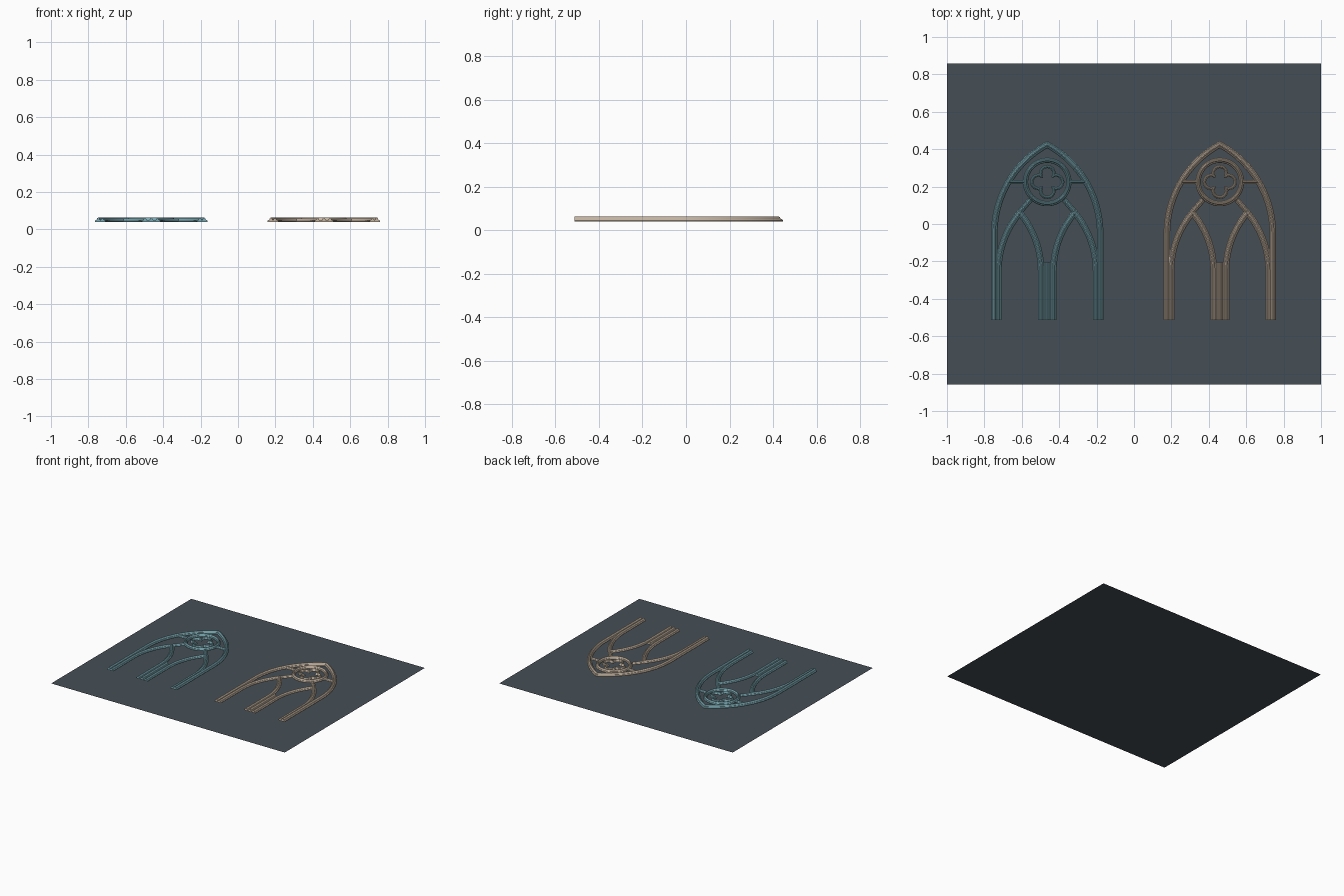
import bpy, bmesh
from math import sin, cos, pi, atan2, sqrt
from mathutils import Vector

cube = bpy.data.objects.get("Cube")
if cube:
    bpy.data.objects.remove(cube)

BASE, TOP = 0.04, 0.062


def material(name, rgb):
    m = bpy.data.materials.new(name)
    m.use_nodes = True
    m.diffuse_color = (*rgb, 1)
    node = next(n for n in m.node_tree.nodes if n.type == 'BSDF_PRINCIPLED')
    node.inputs["Base Color"].default_value = (*rgb, 1)
    return m


def finish(name, bm, mat):
    mesh = bpy.data.meshes.new(name)
    bmesh.ops.recalc_face_normals(bm, faces=bm.faces)
    bm.to_mesh(mesh)
    bm.free()
    mesh.materials.append(mat)
    ob = bpy.data.objects.new(name, mesh)
    bpy.context.collection.objects.link(ob)
    return ob


def moulding(name, path, width, mat, cx, closed=False, top=TOP):
    """Sweep a stepped, rolled moulding profile along a flat path with mitred corners."""
    h, rise = width / 2, top - BASE
    half = [(1, 0), (1, 0.25), (0.72, 0.5), (0.5, 0.5), (0.36, 0.85), (0.15, 1)]
    profile = [(-u * h, BASE + v * rise) for u, v in half]
    profile += [(u * h, BASE + v * rise) for u, v in reversed(half)]
    pts = [Vector(p) for p in path]
    n = len(pts)
    bm = bmesh.new()
    rings = []
    for i, p in enumerate(pts):
        a = pts[i - 1] if closed or i else None
        b = pts[(i + 1) % n] if closed or i < n - 1 else None
        d1 = (p - a).normalized() if a is not None else (b - p).normalized()
        d2 = (b - p).normalized() if b is not None else d1
        t = (d1 + d2).normalized()
        side = Vector((-t.y, t.x)) / max(t.dot(d1), 0.4)
        rings.append([bm.verts.new((cx + p.x + side.x * o, p.y + side.y * o, z))
                      for o, z in profile])
    k = len(profile)
    for i in range(n if closed else n - 1):
        r, s = rings[i], rings[(i + 1) % n]
        for j in range(k):
            bm.faces.new((r[j], r[(j + 1) % k], s[(j + 1) % k], s[j]))
    if not closed:
        bm.faces.new(rings[0])
        bm.faces.new(rings[-1])
    return finish(name, bm, mat)


def pointed_arch(mid, half, spring, apex, foot, steps=16):
    """Path up one jamb, over a pointed arch and down the other jamb."""
    rise = apex - spring
    radius = (rise ** 2 + half ** 2) / (2 * half)
    sweep = atan2(rise, radius - half)
    left = [(-half, foot)]
    for i in range(steps + 1):
        a = sweep * i / steps
        left.append((-half + radius - radius * cos(a), spring + radius * sin(a)))
    right = [(-x, y) for x, y in reversed(left[:-1])]
    return [(mid + x, y) for x, y in left + right]


def circle(r, cy, steps=48):
    return [(r * cos(2 * pi * i / steps), cy + r * sin(2 * pi * i / steps))
            for i in range(steps)]


def quatrefoil(offset, r, cy, steps=10):
    """Outline of four overlapping lobes meeting in cusps."""
    cusp = (offset + sqrt(2 * r * r - offset * offset)) / 2
    limit = atan2(cusp, cusp - offset)
    pts = []
    for q in range(4):
        for i in range(steps):
            a = -limit + 2 * limit * i / steps
            x, y = offset + r * cos(a), r * sin(a)
            c, s = cos(q * pi / 2), sin(q * pi / 2)
            pts.append((x * c - y * s, cy + x * s + y * c))
    return pts


def window(label, cx, mat):
    foot, rose = -0.512, 0.225
    # main arch and the two lights below it
    parts = [moulding(label + "_outer_arch",
                      pointed_arch(0, 0.283, -0.05, 0.425, foot, 24), 0.035, mat, cx)]
    for side, sx in (("left", 1), ("right", -1)):
        parts.append(moulding(f"{label}_{side}_light_arch",
                              pointed_arch(sx * 0.147, 0.114, -0.25, 0.06, foot),
                              0.035, mat, cx, top=0.059))
        # short ties joining the rose to the arches
        parts.append(moulding(f"{label}_{side}_rose_tie",
                              [(sx * 0.125, rose), (sx * 0.215, rose)],
                              0.022, mat, cx, top=0.056))
        parts.append(moulding(f"{label}_{side}_lower_tie",
                              [(sx * 0.147, 0.065), (sx * 0.09, 0.13)],
                              0.03, mat, cx, top=0.057))
    # central mullion
    parts.append(moulding(label + "_mullion", [(0, foot), (0, -0.205)], 0.034, mat, cx))
    # rose window
    parts.append(moulding(label + "_rose_ring", circle(0.116, rose), 0.028, mat, cx, True))
    parts.append(moulding(label + "_quatrefoil", quatrefoil(0.047, 0.036, rose),
                          0.018, mat, cx, True, 0.057))
    return parts


ground = material("slate blue grey", (0.06, 0.077, 0.092))
teal = material("pale teal", (0.20, 0.40, 0.45))
sand = material("sandstone", (0.56, 0.46, 0.36))

# backing sheet
bm = bmesh.new()
bm.faces.new([bm.verts.new((x, y * 0.857, 0))
              for x, y in ((-1, -1), (1, -1), (1, 1), (-1, 1))])
sheet = finish("backing_sheet", bm, ground)
if sheet.data.polygons[0].normal.z < 0:
    sheet.data.flip_normals()

mouldings = window("teal_window", -0.464, teal) + window("sand_window", 0.459, sand)

bpy.ops.object.select_all(action='DESELECT')
for ob in mouldings:
    ob.select_set(True)
bpy.context.view_layer.objects.active = mouldings[0]
bpy.ops.object.shade_smooth_by_angle(angle=0.5)
